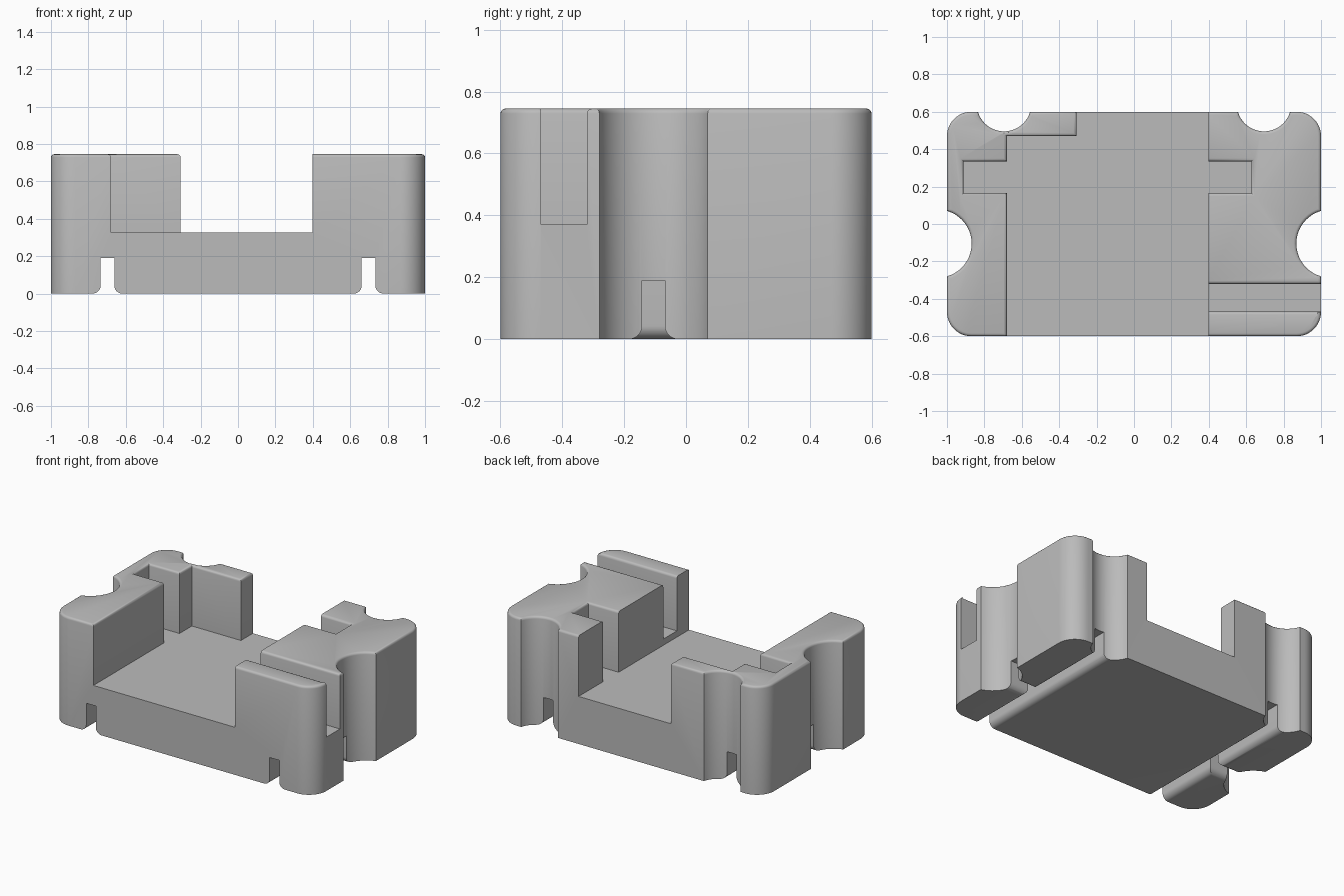
import bpy, bmesh, math
from mathutils import Matrix, Vector

if "Cube" in bpy.data.objects:
    bpy.data.objects.remove(bpy.data.objects["Cube"])

TOP, FLOOR, GAP_FLOOR = 0.745, 0.327, 0.37
INNER_X = 0.397


def arc(cx, cy, r, a0, a1, n=12):
    return [(cx + r * math.cos(math.radians(a0 + (a1 - a0) * i / n)),
             cy + r * math.sin(math.radians(a0 + (a1 - a0) * i / n))) for i in range(n + 1)]


def prism(name, pts, depth, matrix=Matrix()):
    """Extrude a 2D outline along local z, then place it."""
    bm = bmesh.new()
    face = bm.faces.new([bm.verts.new((x, y, 0)) for x, y in pts])
    top = bmesh.ops.extrude_face_region(bm, geom=[face])
    verts = [v for v in top["geom"] if isinstance(v, bmesh.types.BMVert)]
    bmesh.ops.translate(bm, verts=verts, vec=(0, 0, depth))
    bmesh.ops.transform(bm, matrix=matrix, verts=bm.verts)
    bmesh.ops.recalc_face_normals(bm, faces=bm.faces)
    mesh = bpy.data.meshes.new(name)
    bm.to_mesh(mesh)
    bm.free()
    obj = bpy.data.objects.new(name, mesh)
    bpy.context.collection.objects.link(obj)
    return obj


def cut(body, cutter):
    mod = body.modifiers.new("cut", 'BOOLEAN')
    mod.operation, mod.solver, mod.object = 'DIFFERENCE', 'EXACT', cutter
    bpy.context.view_layer.objects.active = body
    bpy.ops.object.modifier_apply(modifier=mod.name)
    bpy.data.objects.remove(cutter)


# Body outline: rounded rectangle with side and back scallops
side = math.degrees(math.acos(0.05 / 0.182))
back = math.degrees(math.asin(0.04 / 0.145))
outline = (arc(-0.87, -0.47, 0.13, 180, 270) + arc(0.87, -0.47, 0.13, 270, 360)
           + arc(1.05, -0.105, 0.182, 180 + side, 180 - side, 20)
           + arc(0.87, 0.47, 0.13, 0, 90)
           + arc(0.695, 0.64, 0.145, -back, -180 + back, 20)
           + arc(-0.695, 0.64, 0.145, -back, -180 + back, 20)
           + arc(-0.87, 0.47, 0.13, 90, 180)
           + arc(-1.05, -0.105, 0.182, side, -side, 20))
body = prism("body", outline, TOP)

# Central bay with a slot in each side wall and an open back
bay = [(-0.68, -0.7), (INNER_X, -0.7), (INNER_X, 0.165), (0.628, 0.165), (0.628, 0.335),
       (INNER_X, 0.335), (INNER_X, 0.7), (-0.307, 0.7), (-0.307, 0.47), (-0.68, 0.47),
       (-0.68, 0.335), (-0.912, 0.335), (-0.912, 0.165), (-0.68, 0.165)]
cut(body, prism("bay_cutter", bay, 1, Matrix.Translation((0, 0, FLOOR))))

# Gap behind the front right wall
gap = [(0.3, -0.468), (1.1, -0.468), (1.1, -0.32), (0.3, -0.32)]
cut(body, prism("gap_cutter", gap, 1, Matrix.Translation((0, 0, GAP_FLOOR))))

# Underside grooves with flared mouths
W, R = 0.0365, 0.043
flare = arc(W + R, R, R, 180, 270, 8)
half = [(W, 0.19)] + flare + [(W + R, -0.05)]
groove = half + [(-x, y) for x, y in reversed(half)]
for s in (-1, 1):
    # local axes: profile x, profile y (up), extrusion direction
    along_y = Matrix.Translation((s * 0.698, 0.7, 0)) @ Matrix.Rotation(math.pi / 2, 4, 'X')
    cut(body, prism("long_groove_cutter", groove, 1.4, along_y))
    along_x = (Matrix.Translation((s * 0.698, -0.105, 0)) @ Matrix.Rotation(s * math.pi / 2, 4, 'Z')
               @ Matrix.Rotation(math.pi / 2, 4, 'X'))
    cut(body, prism("side_groove_cutter", groove, 0.5, along_x))

# Rounded top rims, except along the right inner wall
bm = bmesh.new()
bm.from_mesh(body.data)
bmesh.ops.remove_doubles(bm, verts=bm.verts, dist=0.0001)
rim = [e for e in bm.edges
       if all(abs(v.co.z - TOP) < 1e-3 for v in e.verts)
       and not all(abs(v.co.x - INNER_X) < 1e-3 for v in e.verts)
       and len(e.link_faces) == 2 and e.calc_face_angle(0) > 0.5]
bmesh.ops.bevel(bm, geom=rim, offset=0.016, offset_type='OFFSET', segments=3,
                profile=0.5, affect='EDGES', clamp_overlap=False)
bm.to_mesh(body.data)
bm.free()

# Single grey finish
grey = bpy.data.materials.new("grey")
grey.diffuse_color = (0.5, 0.5, 0.5, 1)
grey.use_nodes = True
grey.node_tree.nodes["Principled BSDF"].inputs["Base Color"].default_value = grey.diffuse_color
body.data.materials.clear()
body.data.materials.append(grey)
for p in body.data.polygons:
    p.material_index = 0
bpy.ops.object.select_all(action='DESELECT')
body.select_set(True)
bpy.context.view_layer.objects.active = body
bpy.ops.object.shade_smooth_by_angle(angle=math.radians(35))
